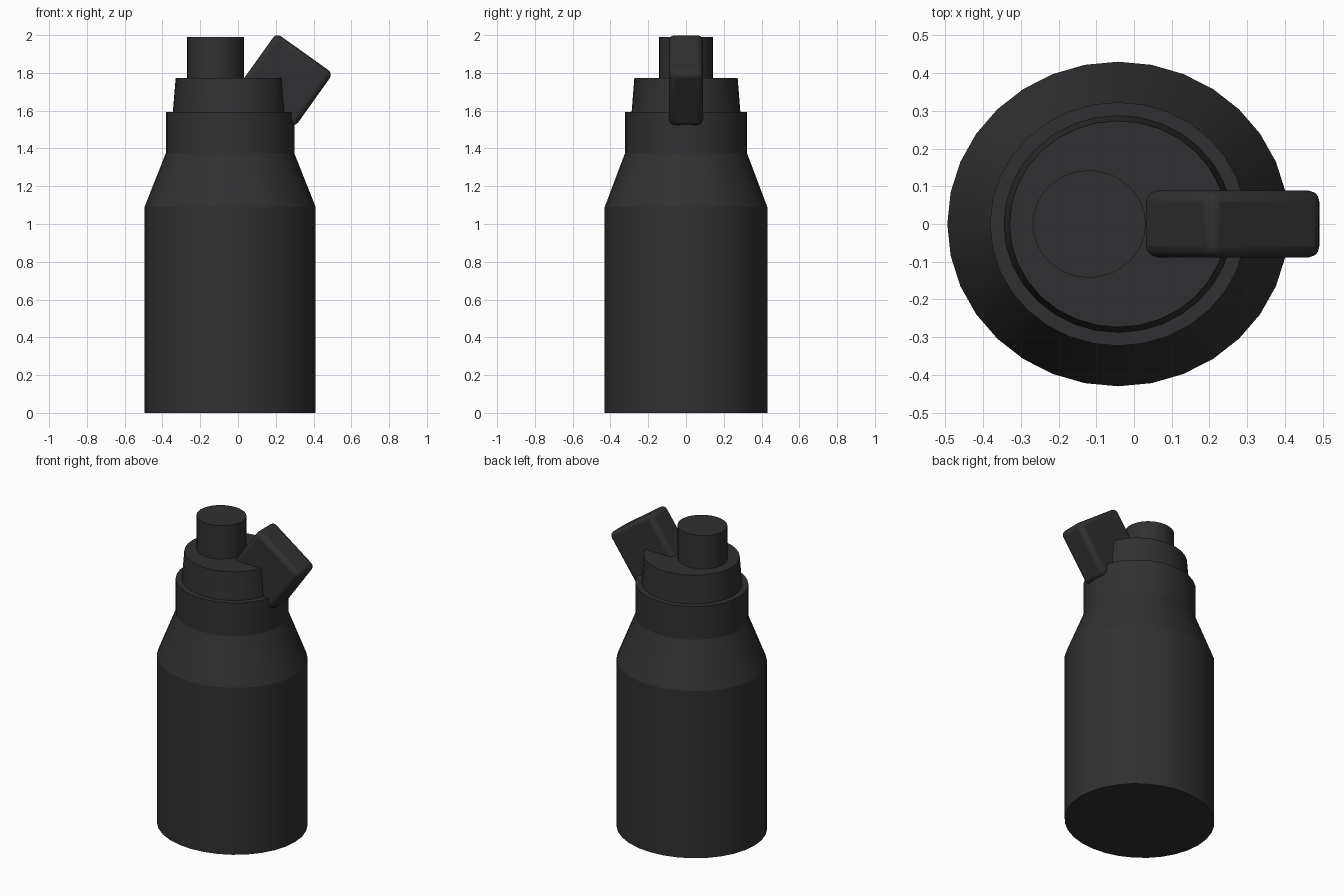
import bpy, bmesh, math

if "Cube" in bpy.data.objects:
    bpy.data.objects.remove(bpy.data.objects["Cube"])

ASPECT = 0.95   # slight flattening along y
CX = -0.042     # axis of the bottle

mat = bpy.data.materials.new("matte_black")
mat.diffuse_color = (0.03, 0.03, 0.032, 1)
mat.use_nodes = True
mat.node_tree.nodes["Principled BSDF"].inputs["Base Color"].default_value = mat.diffuse_color


def finish(obj):
    obj.data.materials.append(mat)
    bpy.ops.object.select_all(action='DESELECT')
    obj.select_set(True)
    bpy.context.view_layer.objects.active = obj
    bpy.ops.object.shade_smooth_by_angle(angle=math.radians(20))


def turned(name, profile, cx, sides=32):
    """Closed lathe-turned solid from (radius, z) points."""
    bm = bmesh.new()
    rings = []
    for r, z in profile:
        angles = [2 * math.pi * i / sides for i in range(sides)]
        rings.append([bm.verts.new((cx + r * math.cos(a), ASPECT * r * math.sin(a), z))
                      for a in angles])
    for lo, hi in zip(rings, rings[1:]):
        for i in range(sides):
            j = (i + 1) % sides
            bm.faces.new((lo[i], lo[j], hi[j], hi[i]))
    bm.faces.new(rings[0][::-1])
    bm.faces.new(rings[-1])
    mesh = bpy.data.meshes.new(name)
    bm.to_mesh(mesh)
    bm.free()
    obj = bpy.data.objects.new(name, mesh)
    bpy.context.collection.objects.link(obj)
    finish(obj)
    return obj


# Bottle body with sloped shoulder and neck
turned("bottle_body", [(0.453, 0), (0.453, 1.09), (0.34, 1.375), (0.34, 1.592)], CX)

# Tapered cap and off-centre spout
turned("cap", [(0.304, 1.58), (0.288, 1.772)], CX)
turned("spout", [(0.15, 1.76), (0.15, 1.99)], -0.119)

# Tilted rounded lever on the right of the cap
bpy.ops.mesh.primitive_cube_add(size=1, location=(0.252, 0, 1.762),
                                rotation=(0, math.radians(35.5), 0))
lever = bpy.context.object
lever.name = "lever"
lever.scale = (0.369, 0.178, 0.349)
bpy.ops.object.transform_apply(location=False, rotation=False, scale=True)
bevel = lever.modifiers.new("rounding", 'BEVEL')
bevel.width = 0.03
bevel.segments = 3
finish(lever)
